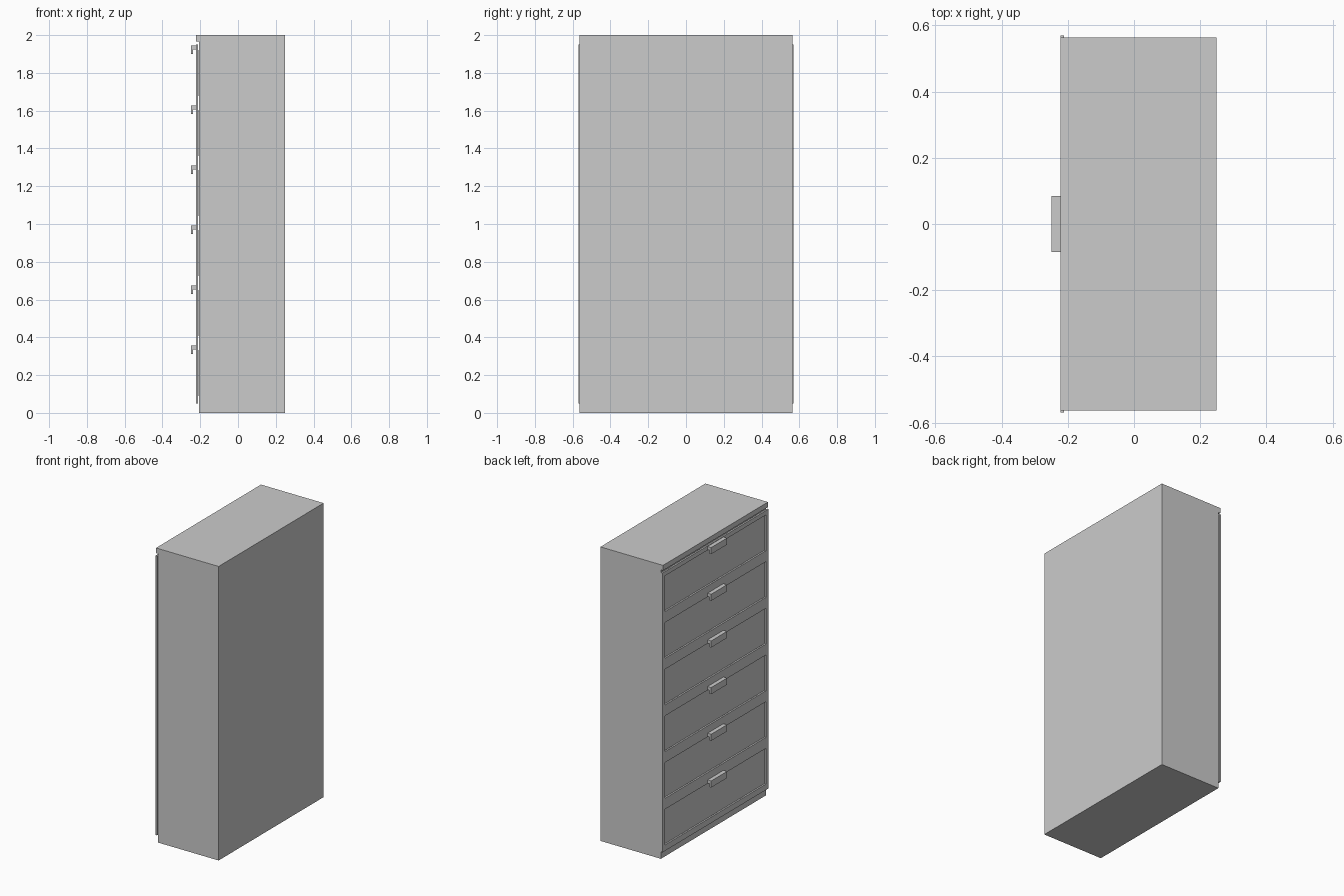
import bpy, bmesh

if "Cube" in bpy.data.objects:
    bpy.data.objects.remove(bpy.data.objects["Cube"])

grey = bpy.data.materials.new("light grey metal")
grey.diffuse_color = (0.6, 0.6, 0.6, 1)
grey.use_nodes = True
grey.node_tree.nodes["Principled BSDF"].inputs["Base Color"].default_value = grey.diffuse_color


def finish(name, bm):
    bmesh.ops.recalc_face_normals(bm, faces=bm.faces[:])
    mesh = bpy.data.meshes.new(name)
    bm.to_mesh(mesh)
    bm.free()
    mesh.materials.append(grey)
    obj = bpy.data.objects.new(name, mesh)
    bpy.context.collection.objects.link(obj)
    return obj


def extrude_profile(name, points, half_width):
    """Extrude an (x, z) outline along y, centred on y = 0."""
    bm = bmesh.new()
    face = bm.faces.new([bm.verts.new((x, -half_width, z)) for x, z in points])
    new = bmesh.ops.extrude_face_region(bm, geom=[face])["geom"]
    bmesh.ops.translate(bm, vec=(0, 2 * half_width, 0),
                        verts=[g for g in new if isinstance(g, bmesh.types.BMVert)])
    return finish(name, bm)


DRAWERS, PITCH = 6, 0.3175
FIRST, HEIGHT = 0.09, 0.243
HALF_OPENING = 0.543
FRONT, FRAME_BACK, BODY_FRONT = -0.222, -0.211, -0.206

# Cabinet body with an overhanging lip along the top front edge
extrude_profile("cabinet_body", [(0.249, 0), (0.249, 2), (FRONT, 2), (FRONT, 1.965),
                                 (BODY_FRONT, 1.965), (BODY_FRONT, 0)], 0.564)

# Front frame: a grid with the drawer openings left out, then thickened
ys = [-0.57, -HALF_OPENING, HALF_OPENING, 0.57]
zs = [0.05]
for i in range(DRAWERS):
    zs += [FIRST + i * PITCH, FIRST + i * PITCH + HEIGHT]
zs.append(1.95)
bm = bmesh.new()
grid = [[bm.verts.new((FRONT, y, z)) for y in ys] for z in zs]
for r in range(len(zs) - 1):
    for c in range(3):
        if c == 1 and r % 2 == 1:
            continue
        bm.faces.new([grid[r][c], grid[r][c + 1], grid[r + 1][c + 1], grid[r + 1][c]])
new = bmesh.ops.extrude_face_region(bm, geom=bm.faces[:], use_keep_orig=True)["geom"]
bmesh.ops.translate(bm, vec=(FRAME_BACK - FRONT, 0, 0),
                    verts=[g for g in new if isinstance(g, bmesh.types.BMVert)])
finish("front_frame", bm)

for i in range(DRAWERS):
    z0 = FIRST + i * PITCH
    z1 = z0 + HEIGHT
    # Recessed drawer panel
    extrude_profile(f"drawer_panel_{i + 1}",
                    [(BODY_FRONT + 0.002, z0), (BODY_FRONT + 0.002, z1),
                     (FRAME_BACK + 0.001, z1), (FRAME_BACK + 0.001, z0)], HALF_OPENING)
    # Hooked pull handle fixed above the panel
    t = z1 + 0.025
    extrude_profile(f"drawer_handle_{i + 1}",
                    [(FRONT, t), (-0.249, t), (-0.249, t - 0.045), (-0.238, t - 0.045),
                     (-0.238, t - 0.022), (FRONT, t - 0.022)], 0.085)
